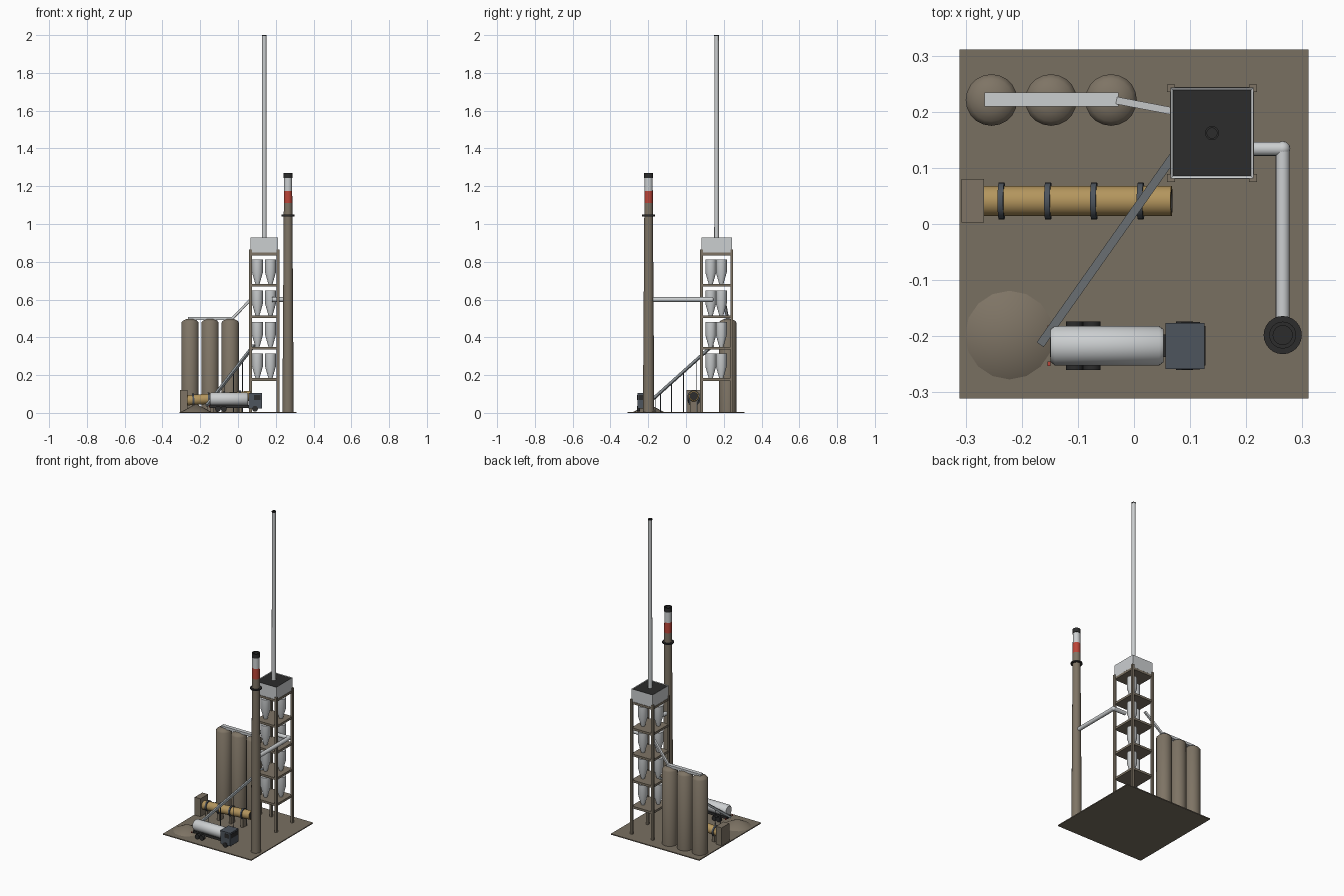
import bpy, bmesh, math
from mathutils import Vector, Matrix

cube = bpy.data.objects.get("Cube")
if cube:
    bpy.data.objects.remove(cube, do_unlink=True)


def material(name, r, g, b):
    m = bpy.data.materials.new(name)
    m.use_nodes = True
    m.diffuse_color = (r, g, b, 1)
    m.node_tree.nodes["Principled BSDF"].inputs["Base Color"].default_value = (r, g, b, 1)
    return m


ground = material("ground brown", 0.19, 0.16, 0.12)
concrete = material("concrete brown", 0.21, 0.175, 0.13)
pale = material("pale steel", 0.6, 0.62, 0.63)
grey = material("conveyor grey", 0.3, 0.33, 0.35)
slate = material("slate blue", 0.075, 0.09, 0.11)
black = material("near black", 0.025, 0.025, 0.025)
gold = material("ochre", 0.45, 0.3, 0.11)
red = material("warning red", 0.5, 0.06, 0.04)


def finish(bm, name, mats, smooth=False):
    bmesh.ops.recalc_face_normals(bm, faces=bm.faces)
    mesh = bpy.data.meshes.new(name)
    bm.to_mesh(mesh)
    bm.free()
    for m in mats:
        mesh.materials.append(m)
    ob = bpy.data.objects.new(name, mesh)
    bpy.context.collection.objects.link(ob)
    if smooth:
        bpy.ops.object.select_all(action="DESELECT")
        ob.select_set(True)
        bpy.context.view_layer.objects.active = ob
        bpy.ops.object.shade_smooth_by_angle(angle=math.radians(40))
    return ob


def box(name, xs, ys, zs, mat):
    """Box spanning the given ranges."""
    bm = bmesh.new()
    bmesh.ops.create_cube(bm, size=1)
    for v in bm.verts:
        v.co = [r[0] if c < 0 else r[1] for c, r in zip(v.co, (xs, ys, zs))]
    return finish(bm, name, [mat])


def lathe(name, base, profile, mats, axis=(0, 0, 1), segs=24):
    """Revolve (radius, height) points about an axis; one material per band."""
    bm = bmesh.new()
    slots = list(dict.fromkeys(mats))
    turn = Vector((0, 0, 1)).rotation_difference(Vector(axis)).to_matrix().to_4x4()
    rings = []
    for r, h in profile:
        n = segs if r > 0 else 1
        rings.append([bm.verts.new((r * math.cos(math.tau * i / segs),
                                    r * math.sin(math.tau * i / segs), h)) for i in range(n)])
    for k, (a, b) in enumerate(zip(rings, rings[1:])):
        for i in range(segs):
            quad = [a[i % len(a)], a[(i + 1) % len(a)], b[(i + 1) % len(b)], b[i % len(b)]]
            f = bm.faces.new(list(dict.fromkeys(quad)))
            f.material_index = slots.index(mats[min(k, len(mats) - 1)])
    for ring in (rings[0], rings[-1]):
        if len(ring) > 1:
            f = bm.faces.new(ring)
            f.material_index = slots.index(mats[0] if ring is rings[0] else mats[-1])
    bm.transform(Matrix.Translation(base) @ turn)
    return finish(bm, name, slots, True)


def pipe(name, a, b, r, mat, segs=16):
    d = Vector(b) - Vector(a)
    return lathe(name, a, [(r, 0), (r, d.length)], [mat], d.normalized(), segs)


def beam(name, a, b, w, h, mat):
    """Rectangular beam between two points, kept level across its width."""
    a, b = Vector(a), Vector(b)
    d = (b - a).normalized()
    side = d.cross(Vector((0, 0, 1))).normalized()
    up = side.cross(d)
    bm = bmesh.new()
    bmesh.ops.create_cube(bm, size=1)
    for v in bm.verts:
        x, y, z = v.co
        v.co = (a if x < 0 else b) + side * y * w + up * z * h
    return finish(bm, name, [mat])


# Ground slab
TOP = 0.006
box("ground_slab", (-0.311, 0.311), (-0.311, 0.311), (0, TOP), ground)

# Preheater tower: columns, floors and staggered cyclones
TX, TY = 0.139, 0.162
for sx in (-1, 1):
    for sy in (-1, 1):
        x, y = TX + sx * 0.073, TY + sy * 0.08
        box("tower_column", (x - 0.007, x + 0.007), (y - 0.007, y + 0.007), (TOP, 0.865), concrete)
for i in range(5):
    z = 0.177 + 0.166 * i
    box("tower_floor", (TX - 0.075, TX + 0.075), (TY - 0.082, TY + 0.082),
        (z - 0.007, z + 0.007), concrete)
    if i < 4:
        for x, y in ((0.103, 0.131), (0.172, 0.187)):
            lathe("cyclone", (x, y, z), [(0.009, 0), (0.029, 0.07), (0.029, 0.138)], [pale], segs=20)

# Tower cap with a dark roof sunk inside a pale rim
bm = bmesh.new()
bmesh.ops.create_cube(bm, size=1)
bm.transform(Matrix.Translation((TX, TY, 0.889)) @ Matrix.Diagonal((0.148, 0.162, 0.08, 1)))
roof = max(bm.faces, key=lambda f: f.calc_center_median().z)
bmesh.ops.inset_region(bm, faces=[roof], thickness=0.006, depth=0)
bmesh.ops.translate(bm, verts=roof.verts, vec=(0, 0, -0.003))
roof.material_index = 1
finish(bm, "tower_cap", [pale, black])

# Tall thin vent stack
lathe("vent_stack", (TX, TY, 0.92),
      [(0.0125, 0), (0.0115, 1.074), (0.0125, 1.074), (0.0125, 1.08), (0.009, 1.08), (0.009, 1.06)],
      [pale, black])

# Striped chimney with gallery
CX, CY = 0.265, -0.198
lathe("chimney", (CX, CY, TOP),
      [(0.030, 0), (0.0225, 1.104), (0.022, 1.17), (0.0215, 1.237), (0.024, 1.237),
       (0.024, 1.264), (0.017, 1.264), (0.017, 1.24)],
      [concrete, red, pale, black])
lathe("chimney_gallery", (CX, CY, 1.041), [(0.034, 0), (0.034, 0.008)], [black])

# Exhaust duct from tower to chimney
pipe("duct_stub", (0.18, 0.134, 0.6), (CX, 0.134, 0.6), 0.0125, pale)
pipe("duct_run", (CX, 0.134, 0.6), (CX, CY, 0.6), 0.0125, pale)
lathe("duct_elbow", (CX, 0.134, 0.6),
      [(0.0135 * math.sin(math.pi * i / 8) if 0 < i < 8 else 0, -0.0135 * math.cos(math.pi * i / 8))
       for i in range(9)], [pale], segs=16)

# Silos, the gallery above them and its feed
for x in (-0.254, -0.148, -0.041):
    lathe("silo", (x, 0.221, TOP),
          [(0.046, 0), (0.046, 0.472), (0.038, 0.482), (0.022, 0.490), (0, 0.493)],
          [concrete], segs=20)
box("silo_gallery", (-0.266, -0.028), (0.209, 0.234), (0.492, 0.508), pale)
beam("silo_feed", (-0.03, 0.22, 0.5), (0.085, 0.198, 0.618), 0.013, 0.013, pale)

# Tilted rotary kiln with riding rings, piers and end housing
A, B = Vector((-0.275, 0.041, 0.066)), Vector((0.067, 0.041, 0.09))
axis = (B - A).normalized()
length = (B - A).length
lathe("kiln", A, [(0.027, 0), (0.027, length), (0.021, length), (0.021, length - 0.008)],
      [gold, gold, black], axis, 24)
for x in (-0.236, -0.153, -0.071, 0.012):
    p = A.lerp(B, (x - A.x) / (B.x - A.x))
    lathe("kiln_ring", p - axis * 0.005, [(0.033, 0), (0.033, 0.01)], [slate], axis)
    box("kiln_pier", (x - 0.008, x + 0.008), (0.02, 0.062), (TOP, p.z - 0.024), concrete)
box("kiln_housing", (-0.307, -0.267), (0.003, 0.08), (TOP, 0.12), concrete)

# Raw material heap
lathe("material_heap", (-0.222, -0.198, TOP), [(0.079, 0), (0, 0.042)], [concrete], segs=16)

# Inclined conveyor on thin posts
C, D = Vector((-0.165, -0.212, 0.04)), Vector((0.085, 0.142, 0.358))
beam("conveyor", C, D, 0.015, 0.013, grey)
for y in (-0.16, -0.135, -0.077, -0.013, 0.055):
    p = C.lerp(D, (y - C.y) / (D.y - C.y))
    pipe("conveyor_post", (p.x, y, TOP), p, 0.002, slate, 6)

# Tanker truck
Y = -0.217
box("truck_chassis", (-0.15, 0.12), (Y - 0.02, Y + 0.02), (0.026, 0.042), black)
lathe("truck_tank", (-0.149, Y, 0.073),
      [(0.029, 0), (0.035, 0.008), (0.035, 0.194), (0.029, 0.202)], [pale], (1, 0, 0), 24)
box("truck_cab", (0.056, 0.126), (Y - 0.041, Y + 0.041), (0.022, 0.105), slate)
box("windscreen", (0.124, 0.1275), (Y - 0.035, Y + 0.035), (0.068, 0.096), black)
for s in (-1, 1):
    ys = sorted((Y + s * 0.039, Y + s * 0.0422))
    box("cab_window", (0.085, 0.118), ys, (0.068, 0.094), black)
    for x in (-0.106, -0.075, 0.09):
        pipe("wheel", (x, Y + s * 0.026, 0.022), (x, Y + s * 0.0435, 0.022), 0.0155, black)
    y = Y + s * 0.032
    box("tail_light", (-0.154, -0.149), (y - 0.004, y + 0.004), (0.03, 0.038), red)
